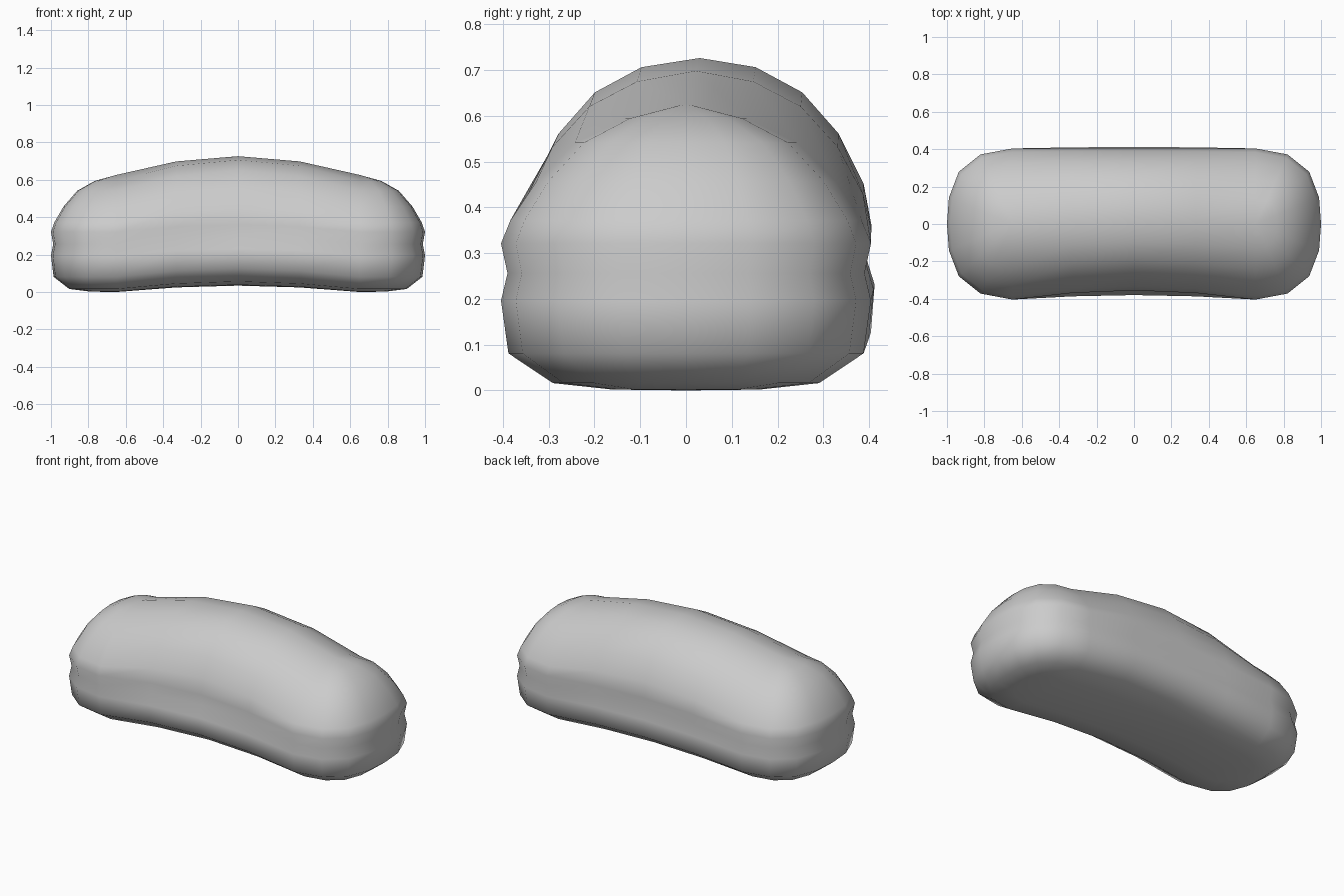
import bpy, bmesh

if "Cube" in bpy.data.objects:
    bpy.data.objects.remove(bpy.data.objects["Cube"])

# Layers from crown to base: size, height at ends, height at middle,
# front half-depth at middle, back half-depth at middle
LAYERS = [
    (0.00, .630, .730, .345, .405),
    (0.33, .598, .710, .350, .405),
    (0.60, .545, .655, .350, .405),
    (0.81, .460, .565, .350, .405),
    (0.95, .375, .455, .350, .407),
    (1.00, .325, .365, .355, .405),
    (0.965, .26, .300, .360, .405),
    (1.00, .200, .235, .380, .412),
    (0.96, .085, .130, .385, .420),
    (0.72, .020, .060, .385, .420),
    (0.40, .006, .042, .385, .410),
    (0.00, .004, .038, .385, .410),
]
STRAIGHT, CAP, DEPTH = 0.65, 0.35, 0.404
MID_X = [(-.33, .72), (0, 1), (.33, .72)]           # station, bend weight
CAP_PTS = [(0, 1), (.49, .92), (.82, .69), (.97, .35), (1, 0),
           (.97, -.35), (.82, -.69), (.49, -.92), (0, -1)]


def ring(r, z_end, z_mid, front, back):
    """One rounded-oblong loop, bent upwards and backwards at its middle."""
    pts = [(STRAIGHT + CAP * r * u, DEPTH * r * v, z_end) for u, v in CAP_PTS]

    def side(sign, half, stations):
        shift = (back - front) / 2
        for x, w in stations:
            edge = sign * DEPTH * r
            mid = shift + sign * r * (front + back) / 2
            pts.append((x, edge + (mid - edge) * w, z_end + (z_mid - z_end) * w))

    side(-1, front, MID_X[::-1])
    pts.extend((-STRAIGHT - CAP * r * u, DEPTH * r * v, z_end)
               for u, v in CAP_PTS[::-1])
    side(1, back, MID_X)
    return pts


# Loft the loops into a single closed body
bm = bmesh.new()
loops = [[bm.verts.new(p) for p in ring(*layer)] for layer in LAYERS]
n = len(loops[0])
for a, b in zip(loops, loops[1:]):
    for i in range(n):
        j = (i + 1) % n
        bm.faces.new((a[i], a[j], b[j], b[i]))

# Collapse the crown ridge and the base line
bmesh.ops.remove_doubles(bm, verts=bm.verts, dist=0.0005)
bmesh.ops.recalc_face_normals(bm, faces=bm.faces)
low = min(v.co.z for v in bm.verts)
bmesh.ops.translate(bm, verts=bm.verts, vec=(0, 0, -low))

mesh = bpy.data.meshes.new("creased_bun")
bm.to_mesh(mesh)
bm.free()
bun = bpy.data.objects.new("creased_bun", mesh)
bpy.context.collection.objects.link(bun)
for poly in mesh.polygons:
    poly.use_smooth = True
